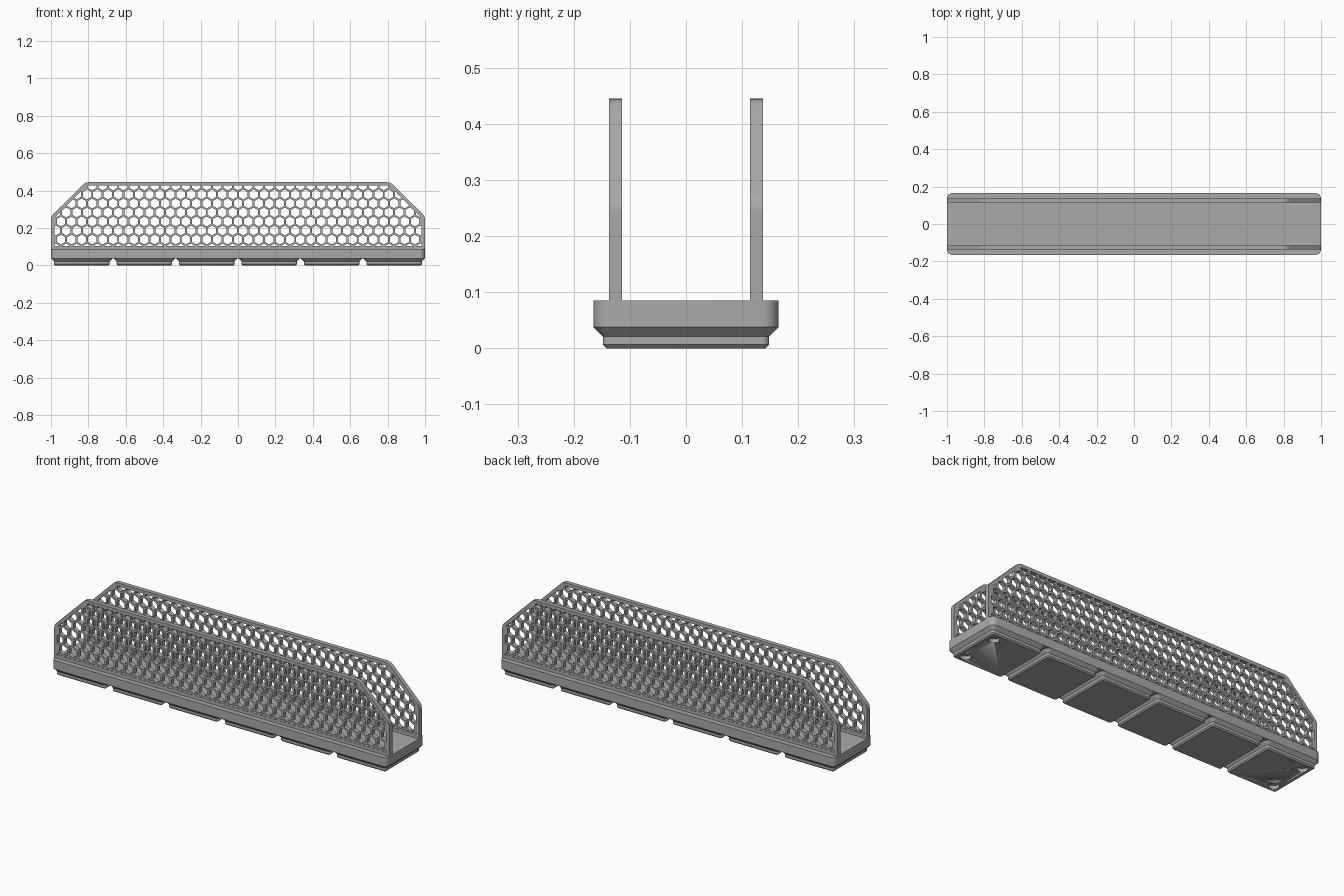
import bpy, bmesh, math
from mathutils import Vector, Matrix

if "Cube" in bpy.data.objects:
    bpy.data.objects.remove(bpy.data.objects["Cube"], do_unlink=True)

MM = 2 / 251.5          # model units per millimetre
CELL = 42 * MM
FLOOR = 0.0855
TOP, SHOULDER, TOP_X = 0.445, 0.262, 0.815
WALL_Y, WALL_T = 0.1255, 0.0235
PITCH, HOLE, BORDER = 7 * MM, 5.7 * MM, 0.018

grey = bpy.data.materials.new("grey plastic")
grey.use_nodes = True
grey.diffuse_color = (0.4, 0.4, 0.4, 1)
grey.node_tree.nodes["Principled BSDF"].inputs["Base Color"].default_value = grey.diffuse_color


def add_mesh(name, bm, smooth=True):
    bmesh.ops.recalc_face_normals(bm, faces=bm.faces)
    mesh = bpy.data.meshes.new(name)
    bm.to_mesh(mesh)
    bm.free()
    mesh.materials.append(grey)
    ob = bpy.data.objects.new(name, mesh)
    bpy.context.collection.objects.link(ob)
    if smooth:
        bpy.ops.object.select_all(action="DESELECT")
        ob.select_set(True)
        bpy.context.view_layer.objects.active = ob
        bpy.ops.object.shade_smooth_by_angle(angle=math.radians(25))
    return ob


def loft(name, rings, cx=0):
    """Stack rounded rectangles given as (width, depth, radius, z)."""
    bm = bmesh.new()
    loops = []
    for w, d, r, z in rings:
        loop = []
        for quarter in range(4):
            sx = 1 if quarter in (0, 3) else -1
            sy = 1 if quarter < 2 else -1
            for i in range(9):
                a = (quarter + i / 8) * math.pi / 2
                loop.append(bm.verts.new((cx + sx * (w / 2 - r) + r * math.cos(a),
                                          sy * (d / 2 - r) + r * math.sin(a), z)))
        loops.append(loop)
    n = len(loops[0])
    for low, high in zip(loops, loops[1:]):
        for i in range(n):
            j = (i + 1) % n
            bm.faces.new((low[i], low[j], high[j], high[i]))
    bm.faces.new(loops[0])
    bm.faces.new(loops[-1])
    return add_mesh(name, bm)


def cut(ob, cutter):
    mod = ob.modifiers.new("cut", "BOOLEAN")
    mod.object, mod.solver = cutter, "EXACT"
    bpy.context.view_layer.objects.active = ob
    bpy.ops.object.modifier_apply(modifier=mod.name)
    bpy.data.objects.remove(cutter, do_unlink=True)


# Base slab
slab_z = 4.75 * MM
loft("base_slab", [(2, 41.5 * MM, 3.75 * MM, slab_z), (2, 41.5 * MM, 3.75 * MM, FLOOR)])

# Six stepped feet, with magnet holes in the outermost corners
STEPS = ((35.6, 0.8, 0), (37.2, 1.6, 0.8), (37.2, 1.6, 2.6), (41.5, 3.75, 4.75))
for k in range(6):
    cx = (k - 2.5) * CELL
    foot = loft(f"foot_{k + 1}", [(s * MM, s * MM, r * MM, z * MM) for s, r, z in STEPS], cx)
    if k in (0, 5):
        bm = bmesh.new()
        side = 1 if k else -1
        for sy in (-1, 1):
            bmesh.ops.create_cone(bm, cap_ends=True, segments=32, radius1=3.25 * MM,
                                  radius2=3.25 * MM, depth=4.8 * MM,
                                  matrix=Matrix.Translation((cx + side * 13 * MM, sy * 13 * MM, 0)))
        cut(foot, add_mesh("magnet_cutter", bm))


def rounded(points, radius):
    """Round the corners of a closed polygon."""
    out = []
    for i, p in enumerate(points):
        a = p + (points[i - 1] - p).normalized() * radius
        b = p + (points[(i + 1) % len(points)] - p).normalized() * radius
        for t in (0, 0.25, 0.5, 0.75, 1):
            out.append(a * (1 - t) ** 2 + p * 2 * t * (1 - t) + b * t * t)
    return out


# Wall outline, anticlockwise in the x-z plane
right = [Vector((1, SHOULDER, 0)), Vector((TOP_X, TOP, 0))]
left = [Vector((-p.x, p.y, 0)) for p in reversed(right)]
upper = right + left
feet = [Vector((-1, FLOOR, 0)), Vector((1, FLOOR, 0))]
outline = feet[:1] + feet[1:] + rounded(feet + upper, 0.018)[10:]

# Honeycomb openings, trimmed to leave a border
bm = bmesh.new()
for row in range(-3, 5):
    z = 0.235 + row * PITCH * math.sqrt(3) / 2
    for col in range(-19, 20):
        x = (col + (row % 2) / 2) * PITCH
        bm.faces.new([bm.verts.new((x + HOLE / math.sqrt(3) * math.sin(math.pi * i / 3),
                                    z + HOLE / math.sqrt(3) * math.cos(math.pi * i / 3), 0))
                      for i in range(6)])
corners = feet + upper
for p, q in zip(corners, corners[1:] + corners[:1]):
    normal = (q - p).cross(Vector((0, 0, 1))).normalized()
    inset = 0.004 if p.y == q.y == FLOOR else BORDER
    bmesh.ops.bisect_plane(bm, geom=bm.verts[:] + bm.edges[:] + bm.faces[:],
                           plane_co=p - normal * inset, plane_no=normal, clear_outer=True)
openings = [[v.co.copy() for v in f.verts] for f in bm.faces if f.calc_area() > 0.0001]
bm.free()

# Flat filled profile with holes, extruded to the wall thickness
curve = bpy.data.curves.new("wall_profile", "CURVE")
curve.dimensions, curve.fill_mode, curve.extrude = "2D", "BOTH", WALL_T / 2
for loop in [outline] + openings:
    spline = curve.splines.new("POLY")
    spline.points.add(len(loop) - 1)
    for point, co in zip(spline.points, loop):
        point.co = (co.x, co.y, 0, 1)
    spline.use_cyclic_u = True
profile = bpy.data.objects.new("wall_profile", curve)
bpy.context.collection.objects.link(profile)
bpy.context.view_layer.update()
evaluated = profile.evaluated_get(bpy.context.evaluated_depsgraph_get())
for name, y in (("front_wall", -WALL_Y), ("back_wall", WALL_Y)):
    bm = bmesh.new()
    bm.from_mesh(evaluated.to_mesh())
    bmesh.ops.remove_doubles(bm, verts=bm.verts, dist=0.00001)
    bm.transform(Matrix.Translation((0, y, 0)) @ Matrix.Rotation(math.pi / 2, 4, "X"))
    for f in bm.faces:
        f.smooth = False
    add_mesh(name, bm, smooth=False)
bpy.data.objects.remove(profile, do_unlink=True)
